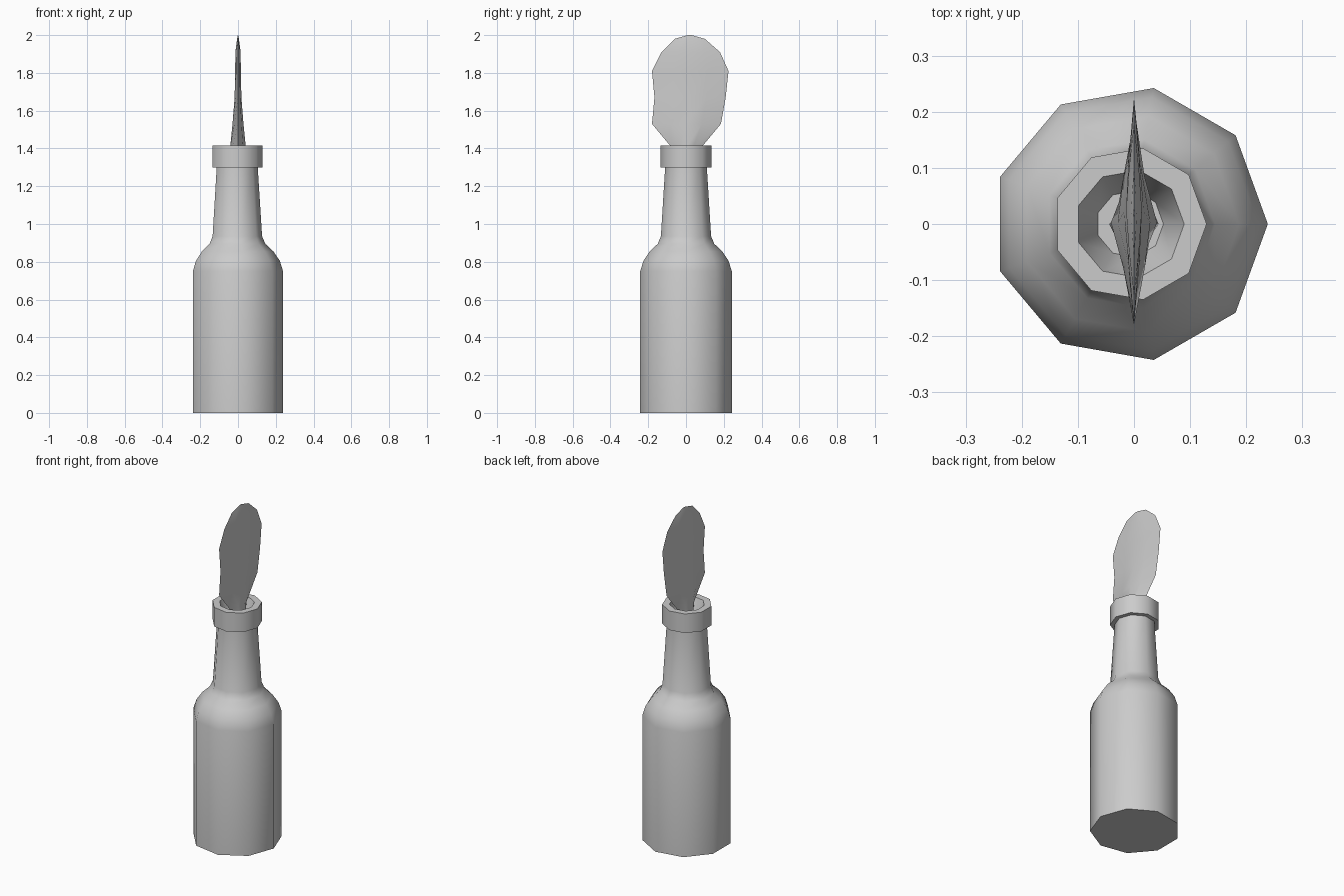
import bpy, bmesh, math

if "Cube" in bpy.data.objects:
    bpy.data.objects.remove(bpy.data.objects["Cube"])

CX = -0.0075  # a nine-sided ring is centred by its bounds


def loft(name, rings, angle):
    """Skin a stack of equal-length point rings and cap both ends."""
    bm = bmesh.new()
    loops = [[bm.verts.new(p) for p in ring] for ring in rings]
    n = len(loops[0])
    for a, b in zip(loops, loops[1:]):
        for i in range(n):
            j = (i + 1) % n
            bm.faces.new((a[i], a[j], b[j], b[i]))
    bm.faces.new(loops[0][::-1])
    bm.faces.new(loops[-1])
    bmesh.ops.remove_doubles(bm, verts=bm.verts, dist=1e-5)
    bmesh.ops.recalc_face_normals(bm, faces=bm.faces)
    mesh = bpy.data.meshes.new(name)
    bm.to_mesh(mesh)
    bm.free()
    obj = bpy.data.objects.new(name, mesh)
    bpy.context.collection.objects.link(obj)
    bpy.ops.object.select_all(action='DESELECT')
    obj.select_set(True)
    bpy.context.view_layer.objects.active = obj
    bpy.ops.object.shade_smooth_by_angle(angle=math.radians(angle))
    return obj


def circle(r, z, n=9):
    return [(CX + r * math.cos(math.tau * i / n),
             r * math.sin(math.tau * i / n), z) for i in range(n)]


# Bottle: body, shoulder, neck, rim and hollow mouth
bottle_profile = [
    (0.246, 0), (0.246, 0.75), (0.229, 0.805), (0.195, 0.855),
    (0.152, 0.895), (0.135, 0.935), (0.112, 1.30), (0.137, 1.30),
    (0.137, 1.415), (0.097, 1.415), (0.06, 1.30),
]
loft("bottle", [circle(r, z) for r, z in bottle_profile], 50)


# Rag: thin lens-shaped sections (height, back/front edges, half thickness)
def lens(z, y0, y1, t):
    mid, half = (y0 + y1) / 2, (y1 - y0) / 2
    unit = [(1, 0), (0.65, 0.45), (0, 1), (-0.65, 0.45),
            (-1, 0), (-0.65, -0.45), (0, -1), (0.65, -0.45)]
    return [(t * x, mid + half * y, z) for x, y in unit]


rag_sections = [
    (1.301, -0.045, 0.045, 0.044), (1.41, -0.08, 0.085, 0.041),
    (1.53, -0.18, 0.185, 0.029), (1.67, -0.167, 0.21, 0.018),
    (1.81, -0.18, 0.225, 0.015), (1.91, -0.13, 0.18, 0.014),
    (1.98, -0.06, 0.10, 0.005), (2.0, 0.01, 0.03, 0.001),
]
loft("rag", [lens(*s) for s in rag_sections], 30)
